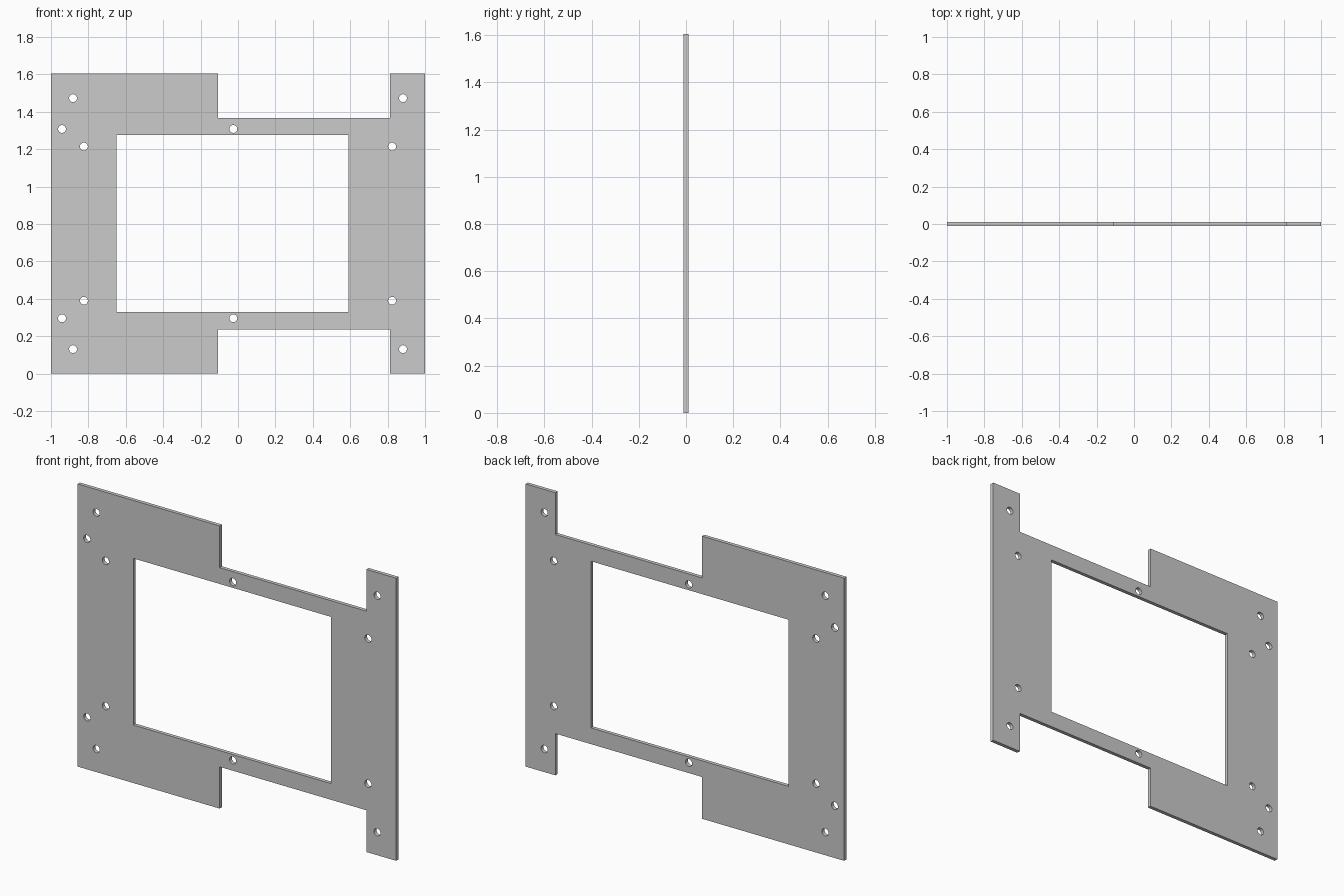
import bpy, bmesh
from math import cos, sin, tau, radians

if "Cube" in bpy.data.objects:
    bpy.data.objects.remove(bpy.data.objects["Cube"])

H = 1.604        # plate height
T = 0.021        # plate thickness
R = 0.021        # hole radius

curve = bpy.data.curves.new("mounting_plate", 'CURVE')
curve.dimensions = '2D'
curve.fill_mode = 'BOTH'
curve.extrude = T / 2


def add_loop(points):
    s = curve.splines.new('POLY')
    s.points.add(len(points) - 1)
    for p, (x, z) in zip(s.points, points):
        p.co = (x, z, 0, 1)
    s.use_cyclic_u = True


# Outer outline: lower half, mirrored to the upper half
lower = [(-1, 0), (-0.108, 0), (-0.108, 0.237), (0.813, 0.237), (0.813, 0), (1, 0)]
add_loop(lower + [(x, H - z) for x, z in reversed(lower)])

# Window
add_loop([(-0.65, 0.329), (0.59, 0.329), (0.59, H - 0.329), (-0.65, H - 0.329)])

# Screw holes, mirrored top and bottom
for x, z in [(-0.882, 0.131), (-0.941, 0.296), (-0.824, 0.39),
             (-0.025, 0.296), (0.824, 0.39), (0.882, 0.131)]:
    for cz in (z, H - z):
        add_loop([(x + R * cos(tau * i / 32), cz + R * sin(tau * i / 32)) for i in range(32)])

# Stand the plate upright and turn it into a clean mesh
plate = bpy.data.objects.new("mounting_plate", curve)
bpy.context.collection.objects.link(plate)
plate.rotation_euler.x = radians(90)
bpy.context.view_layer.objects.active = plate
plate.select_set(True)
bpy.ops.object.convert(target='MESH')
plate = bpy.context.object
bpy.ops.object.transform_apply(location=False, rotation=True, scale=False)

bm = bmesh.new()
bm.from_mesh(plate.data)
bmesh.ops.remove_doubles(bm, verts=bm.verts, dist=0.0001)
bmesh.ops.recalc_face_normals(bm, faces=bm.faces)
bm.to_mesh(plate.data)
bm.free()
bpy.ops.object.shade_smooth_by_angle(angle=radians(30))
